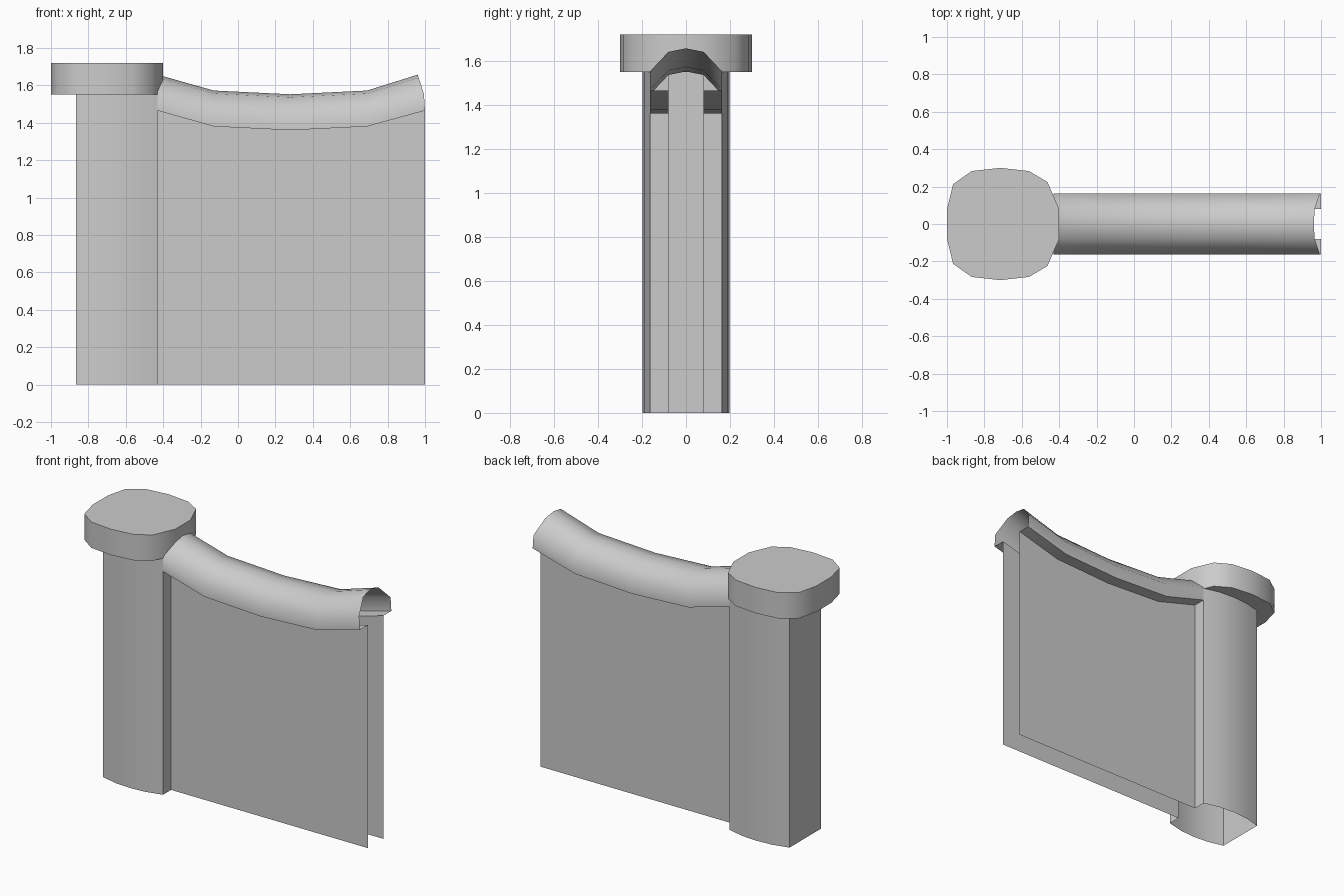
import bpy, bmesh
from math import radians

if "Cube" in bpy.data.objects:
    bpy.data.objects.remove(bpy.data.objects["Cube"])


def finish(name, bm):
    """Weld, shade smooth with sharp corners and link."""
    bmesh.ops.remove_doubles(bm, verts=bm.verts, dist=0.0005)
    bmesh.ops.recalc_face_normals(bm, faces=bm.faces)
    me = bpy.data.meshes.new(name)
    bm.to_mesh(me)
    bm.free()
    me.polygons.foreach_set("use_smooth", [True] * len(me.polygons))
    me.set_sharp_from_angle(angle=radians(50))
    ob = bpy.data.objects.new(name, me)
    bpy.context.collection.objects.link(ob)
    return ob


def loft(name, rows, flip=False):
    """Open grid surface through rows of points."""
    bm = bmesh.new()
    grid = [[bm.verts.new(p) for p in row] for row in rows]
    for a, b in zip(grid, grid[1:]):
        for i in range(len(a) - 1):
            bm.faces.new((a[i], a[i + 1], b[i + 1], b[i]))
    ob = finish(name, bm)
    if flip:
        ob.data.flip_normals()
    return ob


# Sagging line followed by the underside of the coping: (x, z)
sag = [(-0.43, 1.465), (-0.13, 1.38), (0.28, 1.36), (0.69, 1.38), (1.0, 1.465)]

# Two thin wall panels, one each side of the hollow
for side, label in ((-1, "front_panel"), (1, "back_panel")):
    loft(label, [[(x, side * 0.08, 0) for x, z in sag],
                 [(x, side * 0.08, z) for x, z in sag]])

# Hollow post: bowed front and back, flat end, open towards the wall
half = [(-0.43, 0.08), (-0.43, 0.163), (-0.54, 0.19), (-0.65, 0.198),
        (-0.76, 0.19), (-0.867, 0.163)]
outline = half + [(x, -y) for x, y in reversed(half)]
loft("post", [[(x, y, z) for x, y in outline] for z in (0, 1.465, 1.55)])

# Rounded coping swept along the sag; the free end leans back (y, height, lean)
arch = [(0.08, 0, 0), (0.163, 0, 0), (0.163, 0.088, 0.006),
        (0.08, 0.176, 0.034), (0, 0.192, 0.039)]
section = arch + [(-y, h, s) for y, h, s in reversed(arch[:-1])]
rows = []
for i, (x, z) in enumerate(sag):
    lean = 1 if i == len(sag) - 1 else 0
    rows.append([(x - lean * s, y, z + h) for y, h, s in section])
loft("coping", rows)

# Slab cap with rounded sides
quarter = [(-1.0, 0.08), (-0.967, 0.213), (-0.868, 0.283), (-0.714, 0.3),
           (-0.562, 0.283), (-0.463, 0.225), (-0.4, 0.08)]
bm = bmesh.new()
face = bm.faces.new([bm.verts.new((x, y, 1.55)) for x, y in
                     quarter + [(x, -y) for x, y in reversed(quarter)]])
geo = bmesh.ops.extrude_face_region(bm, geom=[face], use_keep_orig=True)
for v in geo["geom"]:
    if isinstance(v, bmesh.types.BMVert):
        v.co.z = 1.72
finish("post_cap", bm)
